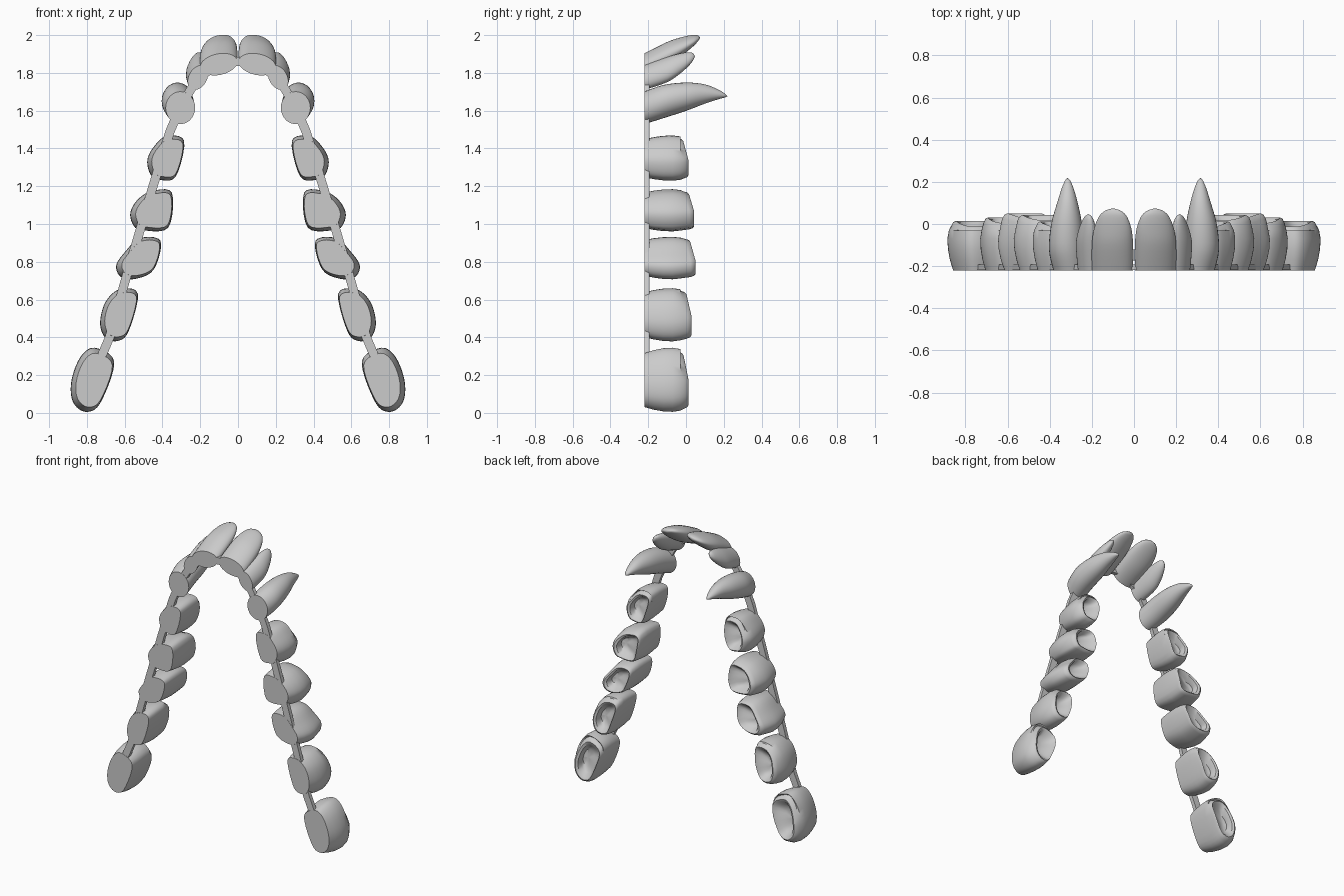
import bpy, bmesh, math
from mathutils import Vector

if "Cube" in bpy.data.objects:
    bpy.data.objects.remove(bpy.data.objects["Cube"])

BASE = -0.22  # flat cut plane at the front


def make(name, rings, tip=None):
    """Loft closed rings along y, cap both ends, mirror to the other side."""
    bm = bmesh.new()
    loops = [[bm.verts.new(p) for p in r] for r in rings]
    n = len(loops[0])
    for a, b in zip(loops, loops[1:]):
        for i in range(n):
            bm.faces.new((a[i], a[(i + 1) % n], b[(i + 1) % n], b[i]))
    bm.faces.new(loops[0])
    if tip is None:
        bm.faces.new(loops[-1])
    else:
        t = bm.verts.new(tip)
        for i in range(n):
            bm.faces.new((loops[-1][i], loops[-1][(i + 1) % n], t))
    bmesh.ops.recalc_face_normals(bm, faces=bm.faces)
    me = bpy.data.meshes.new(name)
    bm.to_mesh(me)
    bm.free()
    ob = bpy.data.objects.new(name, me)
    bpy.context.collection.objects.link(ob)
    bpy.ops.object.select_all(action='DESELECT')
    ob.select_set(True)
    bpy.context.view_layer.objects.active = ob
    bpy.ops.object.shade_smooth_by_angle(angle=math.radians(40))
    mod = ob.modifiers.new("mirror", 'MIRROR')
    mod.use_mirror_merge = False
    return ob


def spline(pts, steps):
    """Catmull-Rom through closed points."""
    out, n = [], len(pts)
    for i in range(n):
        a, b, c, d = (Vector(pts[(i + k) % n]) for k in (-1, 0, 1, 2))
        for s in range(steps):
            t = s / steps
            out.append(0.5 * (2 * b + (c - a) * t + (2 * a - 5 * b + 4 * c - d) * t * t
                              + (3 * b - a - 3 * c + d) * t ** 3))
    return out


def open_spline(rows, steps=4):
    out, n = [], len(rows)
    for i in range(n - 1):
        a, b, c, d = (rows[min(max(i + k, 0), n - 1)] for k in (-1, 0, 1, 2))
        for s in range(steps):
            t = s / steps
            out.append([0.5 * (2 * q + (r - p) * t + (2 * p - 5 * q + 4 * r - w) * t * t
                               + (3 * q - p - 3 * r + w) * t ** 3)
                        for p, q, r, w in zip(a, b, c, d)])
    return out + [rows[-1]]


def front_tooth(name, levels, tilt, tip, n=28):
    """Tapering tooth; levels are (y, centre x, centre z, half width, half depth)."""
    ca, sa = math.cos(math.radians(tilt)), math.sin(math.radians(tilt))
    rings = []
    for y, cx, cz, a, b in open_spline(levels):
        ring = []
        for i in range(n):
            t = 2 * math.pi * i / n
            u, v = a * math.cos(t), b * math.sin(t)
            ring.append((cx + u * ca - v * sa, y, cz + u * sa + v * ca))
        rings.append(ring)
    make(name, rings, tip)


def back_tooth(name, outline, top):
    """Chewing tooth: bulging wall, raised rim and a hollow in the crown."""
    pts = spline(outline, 5)
    c = sum(pts, Vector((0, 0))) / len(pts)
    inner = (Vector(outline[0]) + Vector(outline[-1])) / 2
    anchor = c.lerp(inner, 0.75)
    h = max(p.y for p in pts) - c.y
    # (y, scale, anchor): the inner wall stays steep, the outer wall bulges
    levels = [(BASE, .84, 0), (-.17, .93, 0), (-.12, .985, 0), (-.07, 1, 0),
              (-.03, .96, 0), (top - .025, .9, 0), (top - .006, .84, 0), (top, .77, 0),
              (top - .008, .68, 0), (top - .035, .53, .5), (top - .055, .35, 1),
              (top - .062, .15, 1)]
    rings = []
    for k, (y, s, m) in enumerate(levels):
        o = anchor.lerp(c, m)
        ring = []
        for p in pts:
            q = o + (p - o) * s
            drop = 0.035 * max(0, (q.y - c.y) / h) if k > 4 else 0
            ring.append((q.x, y - drop, q.y))
        rings.append(ring)
    make(name, rings, (c.x, top - .064, c.y))


# Front teeth
front_tooth("central_incisor",
            [(BASE, .102, 1.845, .100, .056), (-.1, .102, 1.903, .100, .058),
             (-.02, .101, 1.942, .090, .045), (.04, .1, 1.972, .065, .027),
             (.066, .1, 1.984, .033, .012)], -12, (.1, .075, 1.986))
front_tooth("lateral_incisor",
            [(BASE, .212, 1.775, .070, .048), (-.1, .222, 1.817, .072, .046),
             (-.03, .221, 1.850, .058, .036), (.02, .218, 1.876, .036, .022),
             (.04, .217, 1.886, .018, .010)], -60, (.217, .047, 1.888))
front_tooth("canine",
            [(BASE, .305, 1.615, .078, .086), (-.12, .320, 1.648, .084, .088),
             (0, .320, 1.674, .073, .075), (.1, .316, 1.688, .049, .051),
             (.17, .315, 1.686, .028, .026), (.207, .315, 1.680, .012, .010)],
            0, (.315, .22, 1.676))

# Back teeth: outlines in x, z starting at the inner upper corner
back_tooth("first_premolar", [(.285, 1.44), (.38, 1.465), (.445, 1.41), (.48, 1.34),
                              (.465, 1.265), (.42, 1.235), (.33, 1.25)], .012)
back_tooth("second_premolar", [(.35, 1.165), (.455, 1.175), (.53, 1.13), (.57, 1.06),
                               (.555, .995), (.51, .968), (.37, .98)], .043)
back_tooth("first_molar", [(.41, .91), (.52, .925), (.60, .85), (.645, .78),
                           (.62, .72), (.54, .71), (.445, .76)], .05)
back_tooth("second_molar", [(.53, .63), (.625, .655), (.70, .59), (.73, .48),
                            (.705, .40), (.64, .38), (.58, .43)], .03)
back_tooth("third_molar", [(.655, .27), (.76, .345), (.835, .295), (.882, .17),
                           (.875, .06), (.81, .006), (.73, .05)], .014)

# Thin bar joining the teeth along the cut plane
path = [Vector(p) for p in [(0, 1.86), (.1, 1.85), (.215, 1.77), (.305, 1.62), (.36, 1.49),
                            (.45, 1.2), (.6, .69), (.68, .4), (.82, .07)]]
left, right = [], []
for i, p in enumerate(path):
    d = (path[min(i + 1, len(path) - 1)] - path[max(i - 1, 0)]).normalized()
    nrm = Vector((d.y, -d.x)) * 0.024
    if i == 0:
        nrm.x = 0
    left.append(p + nrm)
    right.append(p - nrm)
outline = left + right[::-1]
make("joining_bar", [[(p.x, y, p.y) for p in outline] for y in (BASE + .001, -.192)])
